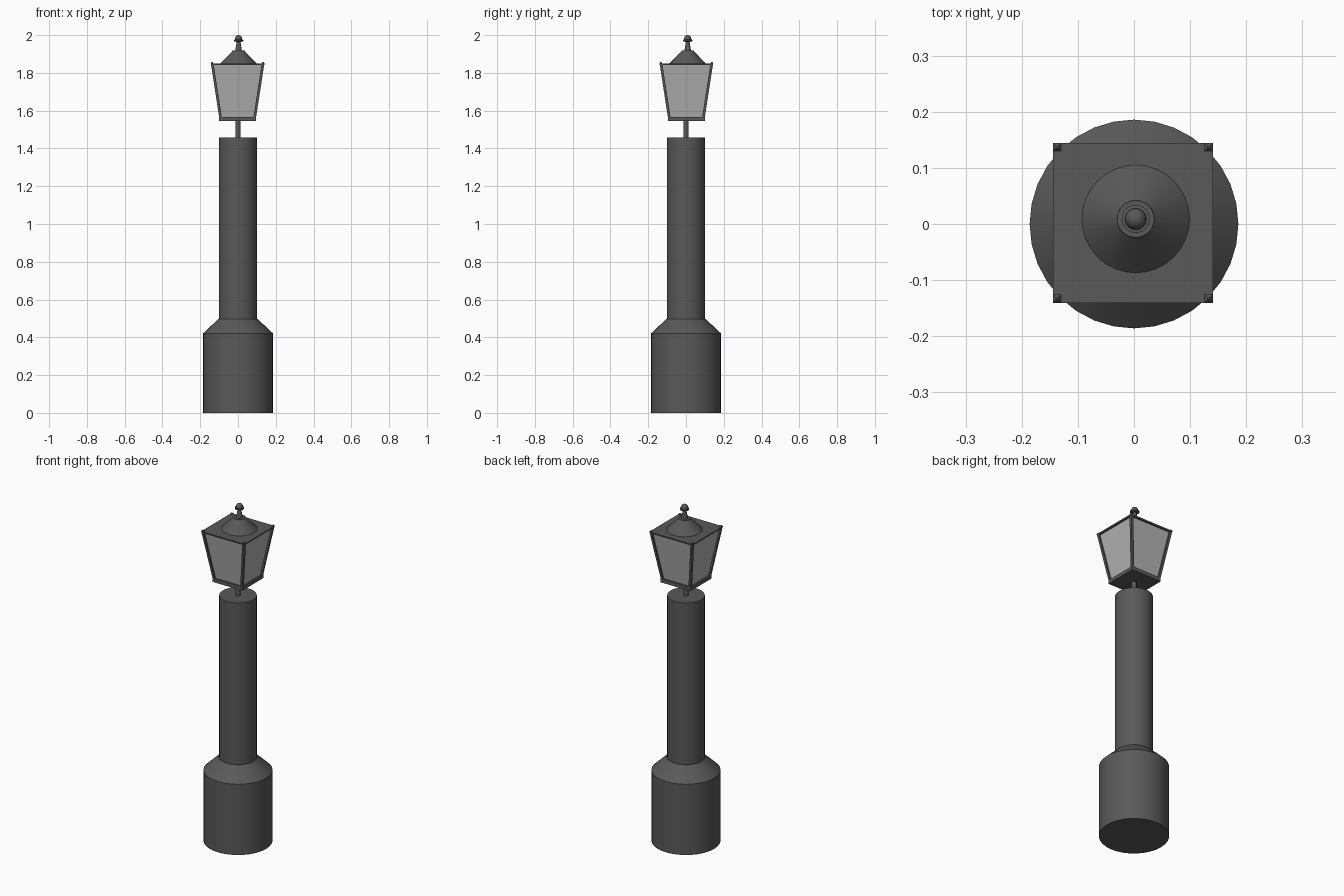
import bpy, bmesh, math
from mathutils import Vector

if "Cube" in bpy.data.objects:
    bpy.data.objects.remove(bpy.data.objects["Cube"])


def material(name, v):
    m = bpy.data.materials.new(name)
    m.diffuse_color = (v, v, v, 1)
    m.use_nodes = True
    m.node_tree.nodes["Principled BSDF"].inputs["Base Color"].default_value = m.diffuse_color
    return m


IRON = material("iron", 0.1)
GLASS = material("glass", 0.45)


def finish(bm, name, mat, loc=(0, 0, 0)):
    bmesh.ops.recalc_face_normals(bm, faces=bm.faces)
    me = bpy.data.meshes.new(name)
    bm.to_mesh(me)
    bm.free()
    ob = bpy.data.objects.new(name, me)
    ob.location = loc
    me.materials.append(mat)
    bpy.context.collection.objects.link(ob)
    return ob


def loft(bm, rings):
    """Skin closed rings of points and cap both ends."""
    vs = [[bm.verts.new(p) for p in r] for r in rings]
    n = len(vs[0])
    for a, b in zip(vs, vs[1:]):
        for i in range(n):
            j = (i + 1) % n
            bm.faces.new((a[i], a[j], b[j], b[i]))
    bm.faces.new(vs[0][::-1])
    bm.faces.new(vs[-1])


def lathe(name, profile, sides=32, loc=(0, 0, 0)):
    bm = bmesh.new()
    loft(bm, [[(r * math.cos(math.tau * i / sides), r * math.sin(math.tau * i / sides), z)
               for i in range(sides)] for r, z in profile])
    ob = finish(bm, name, IRON, loc)
    bpy.context.view_layer.objects.active = ob
    ob.select_set(True)
    bpy.ops.object.shade_smooth_by_angle(angle=math.radians(30))
    ob.select_set(False)
    return ob


def square(h, z, cx=0, cy=0):
    return [(cx + sx * h, cy + sy * h, z) for sx, sy in ((-1, -1), (1, -1), (1, 1), (-1, 1))]


def square_loft(name, rings, mat, loc):
    bm = bmesh.new()
    loft(bm, rings)
    return finish(bm, name, mat, loc)


# Pedestal and column
lathe("base", [(0.186, 0), (0.186, 0.42), (0.104, 0.497)])
lathe("column", [(0.101, 0.49), (0.101, 1.457)])
lathe("neck_rod", [(0.014, 1.45), (0.014, 1.55)], 16)

# Lantern body
C = (-0.002, 0.002, 0)
square_loft("lantern_floor", [square(0.098, 1.545), square(0.098, 1.567)], IRON, C)
square_loft("lantern_glass", [square(0.088, 1.566), square(0.131, 1.844)], GLASS, C)
square_loft("lantern_top_plate", [square(0.141, 1.842), square(0.1425, 1.85)], IRON, C)

# Four leaning corner posts
for k, (sx, sy) in enumerate(((-1, -1), (1, -1), (1, 1), (-1, 1))):
    square_loft(f"corner_post_{k + 1}",
                [square(0.007, 1.56, sx * 0.09, sy * 0.09),
                 square(0.007, 1.852, sx * 0.135, sy * 0.135),
                 square(0.002, 1.858, sx * 0.135, sy * 0.135)], IRON, C)

# Roof cone and finial
R = (0.003, 0.009, 0)
lathe("roof_cone", [(0.099, 1.847), (0.034, 1.913), (0.033, 1.918)], 32, R)
lathe("finial_stem", [(0.018, 1.915), (0.009, 1.97)], 16, R)
dome = [(0.019 * math.cos(t), 1.981 + 0.019 * math.sin(t))
        for t in (math.radians(a) for a in (0, 18, 36, 54, 72, 87))]
lathe("finial_knob", [(0.012, 1.964), (0.025, 1.968), (0.025, 1.975), (0.019, 1.976)] + dome, 24, R)
